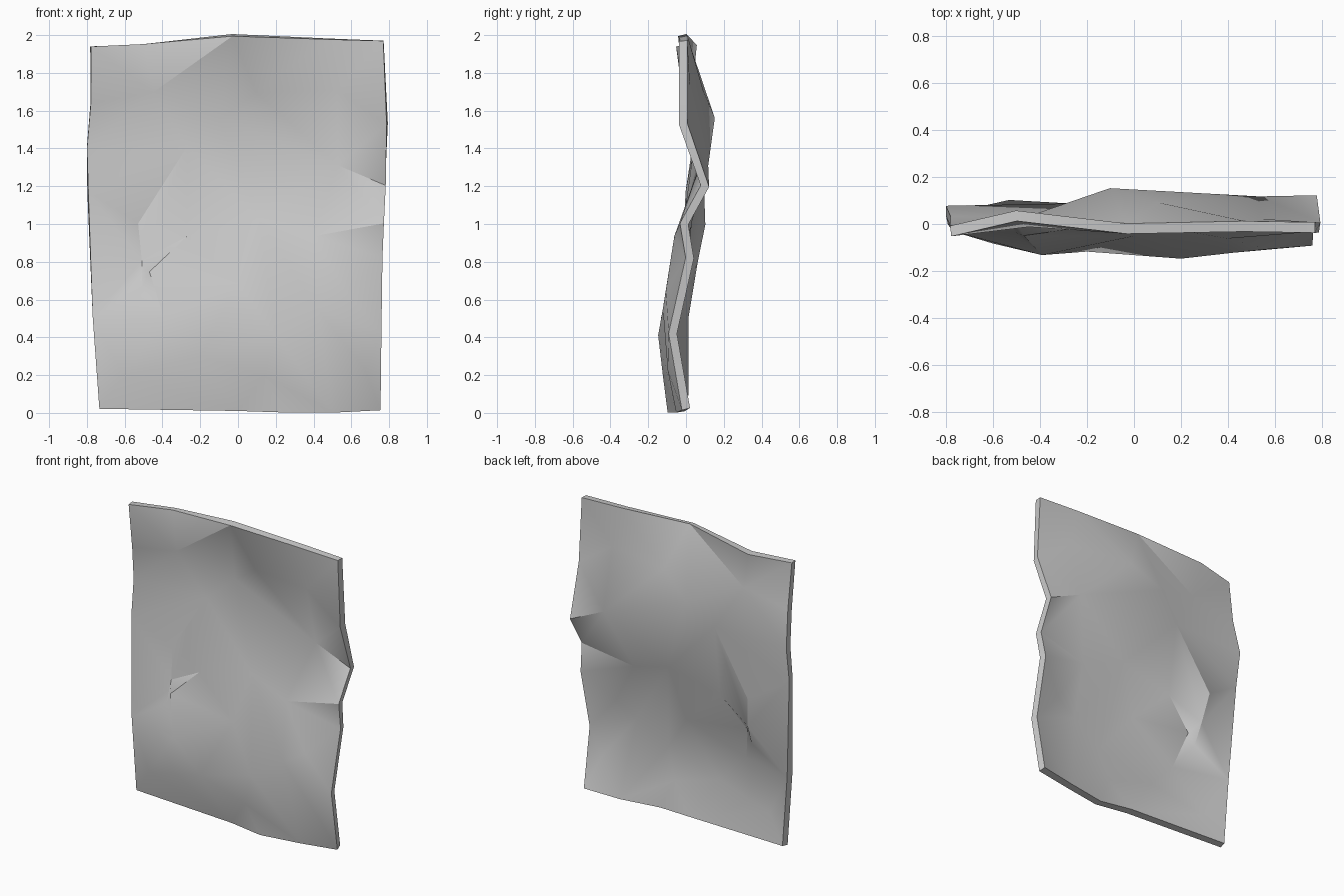
import bpy
from mathutils import Vector
from mathutils.geometry import delaunay_2d_cdt

if "Cube" in bpy.data.objects:
    bpy.data.objects.remove(bpy.data.objects["Cube"])

# Outline of the crumpled sheet, clockwise from top left: x, z, depth y
rim = [
    (-.78, 1.94, -.03), (-.5, 1.95, .035), (-.03, 2.0, -.02), (.47, 1.98, -.01), (.77, 1.97, -.015),
    (.79, 1.53, -.015), (.78, 1.2, .1), (.77, 1.0, -.01), (.76, .82, .02), (.755, .42, -.07),
    (.75, .02, 0), (.5, .005, -.03), (.23, .005, -.075), (0, .015, -.045), (-.73, .025, -.01),
    (-.765, .5, -.01), (-.795, 1.17, .02), (-.8, 1.4, .055), (-.78, 1.64, .01),
]
# Creases and dents inside the sheet
dents = [
    (-.1, 1.56, .13), (-.27, 1.41, .065), (.1, 1.7, .07), (.53, 1.71, 0), (.53, 1.31, .095),
    (.11, 1.02, .01), (.4, .93, -.04), (.57, .64, -.085), (.42, .55, -.1), (.2, .41, -.125),
    (0, .68, -.03), (-.27, .93, .0), (-.53, 1.0, .08), (-.505, .8, .04), (-.5, .66, -.015),
    (-.46, .74, -.03), (-.39, .5, -.11), (-.6, .2, -.06), (.14, .2, -.1), (-.2, .3, -.095),
    (.67, .23, -.075), (-.45, 1.7, .01),
]
points = rim + dents
n = len(rim)

# Fold lines as pairs of dent numbers, then dent to rim
inner = [(0, 1), (0, 2), (2, 3), (3, 4), (1, 13), (5, 9), (9, 8), (8, 7), (12, 13), (13, 14), (14, 16), (17, 19)]
outer = [(0, 2), (2, 3), (3, 4), (4, 6), (6, 7), (7, 8), (8, 11), (9, 11), (20, 10), (1, 17), (17, 14)]
folds = [(a + n, b + n) for a, b in inner] + [(a + n, b) for a, b in outer]

flat = [Vector((x, z)) for x, z, y in points]
co, _, faces, origins, _, _ = delaunay_2d_cdt(flat, folds, [list(range(n))], 1, 1e-4)


def depth(p, origin):
    if origin:
        return points[origin[0]][2]
    near = [(1 / ((p - f).length + 1e-4) ** 3, q[2]) for f, q in zip(flat, points)]
    return sum(w * y for w, y in near) / sum(w for w, _ in near)


# Crumpled sheet with thickness
verts = [(p.x, depth(p, o), p.y) for p, o in zip(co, origins)]
mesh = bpy.data.meshes.new("crumpled_sheet")
mesh.from_pydata(verts, [], [list(f) for f in faces])
sheet = bpy.data.objects.new("crumpled_sheet", mesh)
bpy.context.collection.objects.link(sheet)
bpy.context.view_layer.objects.active = sheet
sheet.select_set(True)
solid = sheet.modifiers.new("thickness", 'SOLIDIFY')
solid.thickness = .045
solid.offset = 0
bpy.ops.object.modifier_apply(modifier=solid.name)
bpy.ops.object.shade_smooth_by_angle(angle=.5)
